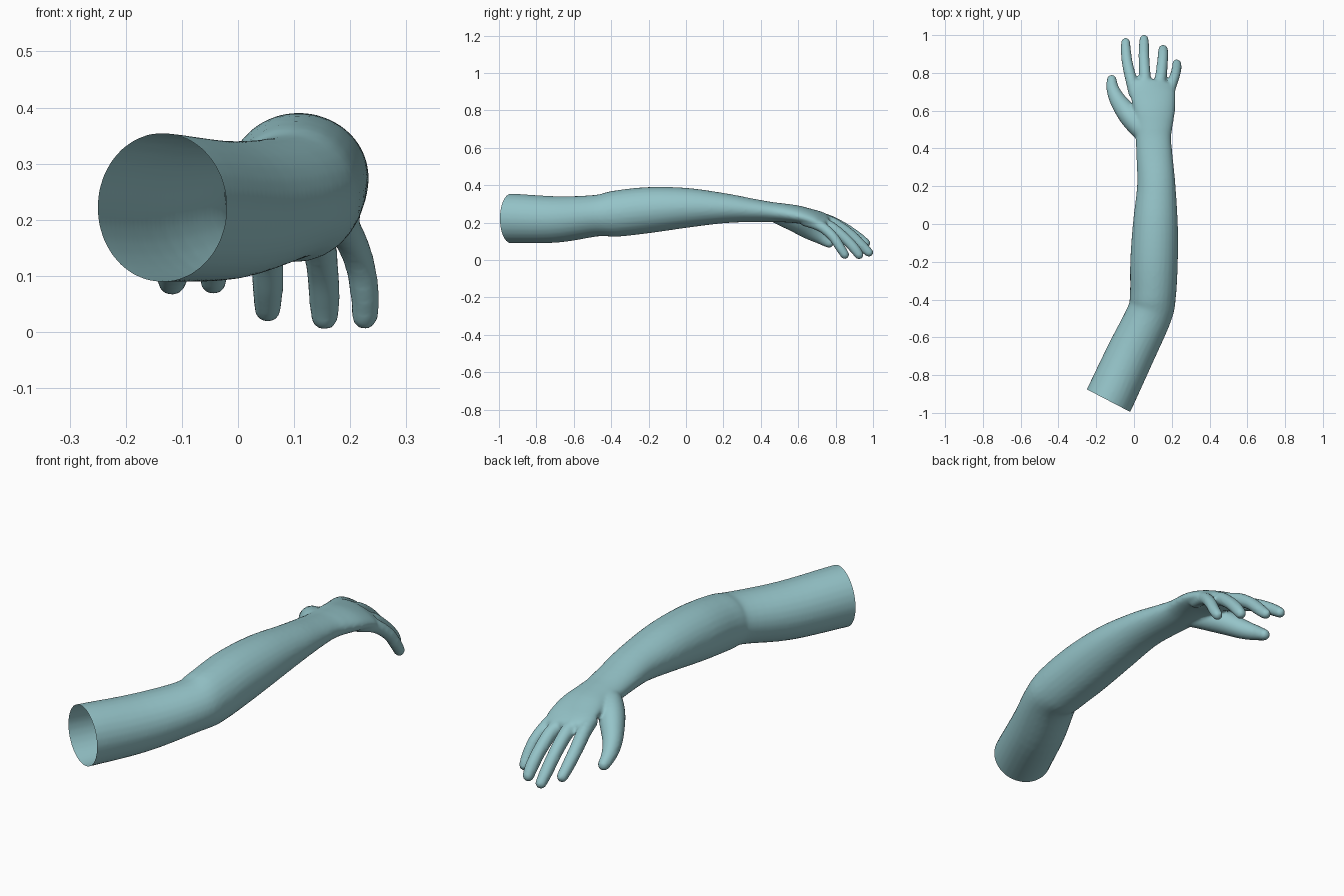
import bpy, bmesh, math
from mathutils import Vector

if "Cube" in bpy.data.objects:
    bpy.data.objects.remove(bpy.data.objects["Cube"])

SIDES = 28
UP = Vector((0, 0, 1))


def spline(keys, steps=5):
    """Catmull-Rom interpolation through tuples of (x, y, z, half width, half height, roll)."""
    out = []
    for i in range(len(keys) - 1):
        a, b = keys[max(i - 1, 0)], keys[i]
        c, d = keys[i + 1], keys[min(i + 2, len(keys) - 1)]
        for s in range(steps):
            t = s / steps
            out.append([0.5 * (2 * q + (r - p) * t + (2 * p - 5 * q + 4 * r - w) * t * t
                               + (3 * q - p - 3 * r + w) * t ** 3)
                        for p, q, r, w in zip(a, b, c, d)])
    out.append(list(keys[-1]))
    return out


def loft(bm, keys, round_tip=True):
    """Closed elliptical tube along the keys, with an optional rounded tip."""
    secs = spline(keys)
    pts = [Vector(s[:3]) for s in secs]
    n = len(secs)
    tangents = [(pts[min(i + 1, n - 1)] - pts[max(i - 1, 0)]).normalized() for i in range(n)]
    if round_tip:
        last, end, tan = secs[-1], pts[-1], tangents[-1]
        for ang in (25, 50, 72):
            a = math.radians(ang)
            secs.append(last[:3] + [last[3] * math.cos(a), last[4] * math.cos(a), last[5]])
            pts.append(end + tan * last[4] * math.sin(a))
            tangents.append(tan)
    rings = []
    for s, p, tan in zip(secs, pts, tangents):
        side = tan.cross(UP).normalized()
        up = side.cross(tan)
        roll = math.radians(s[5])
        u = side * math.cos(roll) + up * math.sin(roll)
        v = up * math.cos(roll) - side * math.sin(roll)
        rings.append([bm.verts.new(p + u * s[3] * math.cos(k * math.tau / SIDES)
                                   + v * s[4] * math.sin(k * math.tau / SIDES))
                      for k in range(SIDES)])
    faces = [bm.faces.new(rings[0]), bm.faces.new(rings[-1])]
    for a, b in zip(rings, rings[1:]):
        for k in range(SIDES):
            j = (k + 1) % SIDES
            faces.append(bm.faces.new((a[k], a[j], b[j], b[k])))
    bmesh.ops.recalc_face_normals(bm, faces=faces)


def digit(bm, *keys):
    """Round finger from (x, y, z, radius) keys."""
    loft(bm, [(x, y, z, r, r, 0) for x, y, z, r in keys])


bm = bmesh.new()

# Upper arm, elbow, forearm, wrist and palm
loft(bm, [
    (-.181, -1.024, .222, .131, .133, 0),
    (-.135, -.935, .222, .130, .133, 0),
    (-.020, -.690, .217, .127, .124, 0),
    (.080, -.480, .237, .121, .111, 0),
    (.100, -.380, .247, .122, .123, 0),
    (.106, -.200, .267, .126, .123, 0),
    (.113, .000, .279, .119, .107, 0),
    (.118, .200, .277, .102, .081, 0),
    (.109, .350, .266, .096, .063, 0),
    (.103, .450, .257, .094, .054, 0),
    (.106, .520, .252, .098, .050, -3),
    (.108, .600, .243, .110, .046, -7),
    (.100, .690, .222, .121, .040, -11),
    (.100, .735, .208, .118, .033, -13),
])

# Fingers, index to little
digit(bm, (.005, .68, .230, .031), (-.014, .76, .212, .031), (-.035, .85, .168, .029),
      (-.043, .92, .122, .027), (-.044, .962, .090, .024))
digit(bm, (.062, .69, .225, .031), (.058, .78, .200, .031), (.053, .87, .143, .029),
      (.053, .935, .082, .028), (.053, .978, .040, .024))
digit(bm, (.115, .69, .210, .031), (.140, .77, .178, .031), (.150, .85, .115, .029),
      (.154, .90, .062, .028), (.154, .925, .028, .025))
digit(bm, (.170, .63, .212, .030), (.193, .72, .180, .029), (.216, .785, .125, .027),
      (.226, .825, .066, .026), (.226, .849, .028, .024))

# Thumb with its fleshy base
digit(bm, (.060, .46, .245, .040), (.020, .515, .235, .053), (-.030, .58, .207, .056),
      (-.085, .655, .155, .044), (-.112, .715, .120, .034), (-.118, .765, .090, .026))

mesh = bpy.data.meshes.new("arm")
bm.to_mesh(mesh)
bm.free()
arm = bpy.data.objects.new("arm", mesh)
bpy.context.collection.objects.link(arm)
bpy.context.view_layer.objects.active = arm
arm.select_set(True)

# Blend all parts into one continuous skin
remesh = arm.modifiers.new("blend", 'REMESH')
remesh.mode = 'VOXEL'
remesh.voxel_size = 0.008
soften = arm.modifiers.new("soften", 'SMOOTH')
soften.factor = 0.5
soften.iterations = 6
for name in ("blend", "soften"):
    bpy.ops.object.modifier_apply(modifier=name)

# Open shoulder end, cut square to the upper arm
bm = bmesh.new()
bm.from_mesh(arm.data)
bmesh.ops.bisect_plane(bm, geom=bm.verts[:] + bm.edges[:] + bm.faces[:],
                       plane_co=(-.135, -.935, .222), plane_no=(.46, .885, 0),
                       clear_inner=True)
for f in bm.faces:
    f.smooth = True
bm.to_mesh(arm.data)
bm.free()

# Skin colour
skin = bpy.data.materials.new("pale teal")
skin.diffuse_color = (.30, .55, .58, 1)
skin.use_nodes = True
skin.node_tree.nodes["Principled BSDF"].inputs["Base Color"].default_value = skin.diffuse_color
arm.data.materials.clear()
arm.data.materials.append(skin)
